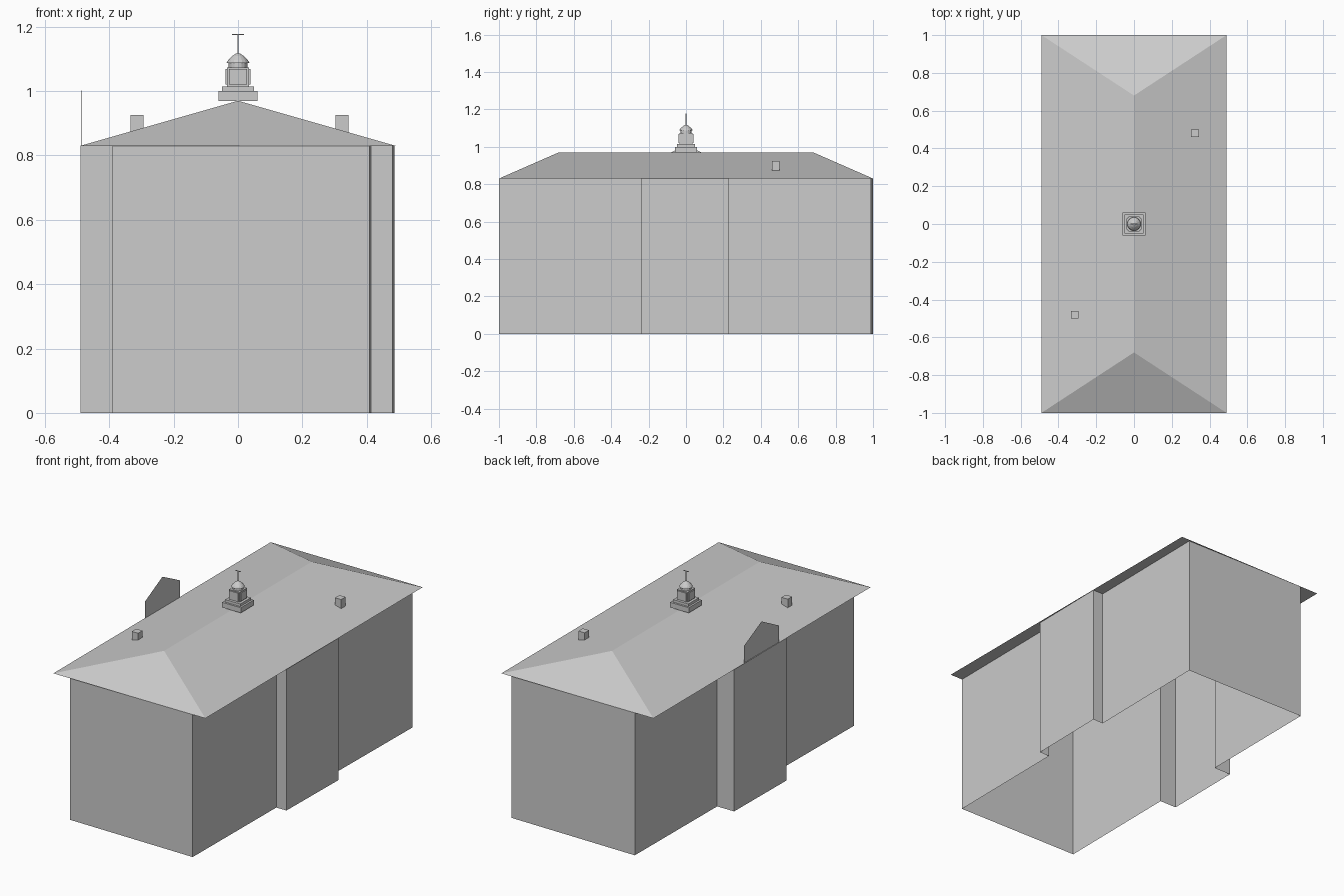
import bpy, math

if "Cube" in bpy.data.objects:
    bpy.data.objects.remove(bpy.data.objects["Cube"])

EAVE, RIDGE = 0.83, 0.97


def mesh_object(name, verts, faces):
    me = bpy.data.meshes.new(name)
    me.from_pydata(verts, [], faces)
    me.update()
    ob = bpy.data.objects.new(name, me)
    bpy.context.collection.objects.link(ob)
    return ob


def box(name, x, y, z0, z1, hx, hy):
    bpy.ops.mesh.primitive_cube_add(size=1, location=(x, y, (z0 + z1) / 2))
    ob = bpy.context.object
    ob.name = name
    ob.scale = (2 * hx, 2 * hy, z1 - z0)
    return ob


def lathe(name, profile, n):
    verts = [(r * math.cos(2 * math.pi * i / n), r * math.sin(2 * math.pi * i / n), z)
             for r, z in profile for i in range(n)]
    faces = [(k * n + i, k * n + (i + 1) % n, (k + 1) * n + (i + 1) % n, (k + 1) * n + i)
             for k in range(len(profile) - 1) for i in range(n)]
    faces.append(tuple(range(n))[::-1])
    faces.append(tuple(range((len(profile) - 1) * n, len(profile) * n)))
    return mesh_object(name, verts, faces)


# Walls: slightly turned footprint with a bay on each long side, open below
plan = [(-0.39, -0.99), (0.408, -1.0), (0.415, -0.24), (0.48, -0.24),
        (0.487, 0.23), (0.42, 0.23), (0.43, 0.99), (-0.37, 1.0),
        (-0.376, 0.25), (-0.485, 0.25), (-0.49, -0.225), (-0.382, -0.225)]
n = len(plan)
mesh_object("walls",
            [(x, y, 0) for x, y in plan] + [(x, y, EAVE) for x, y in plan],
            [(i, (i + 1) % n, n + (i + 1) % n, n + i) for i in range(n)])

# Hipped roof with flat eave underside
mesh_object("hip_roof",
            [(-0.49, -1, EAVE), (0.49, -1, EAVE), (0.49, 1, EAVE), (-0.49, 1, EAVE),
             (0, -0.68, RIDGE), (0, 0.68, RIDGE)],
            [(0, 1, 4), (1, 2, 5, 4), (2, 3, 5), (3, 0, 4, 5), (3, 2, 1, 0)])

# Flat gable standing on the left eave
mesh_object("left_gable",
            [(-0.488, -0.16, EAVE), (-0.488, -0.16, 0.927), (-0.487, 0, 1.012),
             (-0.486, 0.16, 0.93), (-0.486, 0.16, EAVE)],
            [(0, 1, 2, 3, 4)])

# Chimneys
for name, x, y in (("chimney_front", -0.314, -0.48), ("chimney_back", 0.323, 0.48)):
    box(name, x, y, 0.872, 0.925, 0.02, 0.02)

# Cupola: stepped base, lantern, drum and dome
for name, z0, z1, h in (("cupola_base", RIDGE, 1.0, 0.06),
                        ("cupola_step", 1.0, 1.015, 0.049),
                        ("lantern_core", 1.015, 1.073, 0.034)):
    box(name, 0, 0, z0, z1, h, h)
box("lantern_panel_sides", 0, 0, 1.02, 1.068, 0.039, 0.028)
box("lantern_panel_ends", 0, 0, 1.02, 1.068, 0.028, 0.039)
lathe("cupola_dome", [(0.029, 1.073), (0.029, 1.087), (0.036, 1.087), (0.03, 1.097),
                      (0.018, 1.109), (0.006, 1.117)], 16)

# Weather vane
lathe("vane_pole", [(0.002, 1.115), (0.002, 1.177)], 6)
box("vane_bar", 0, 0, 1.174, 1.177, 0.018, 0.0015)
